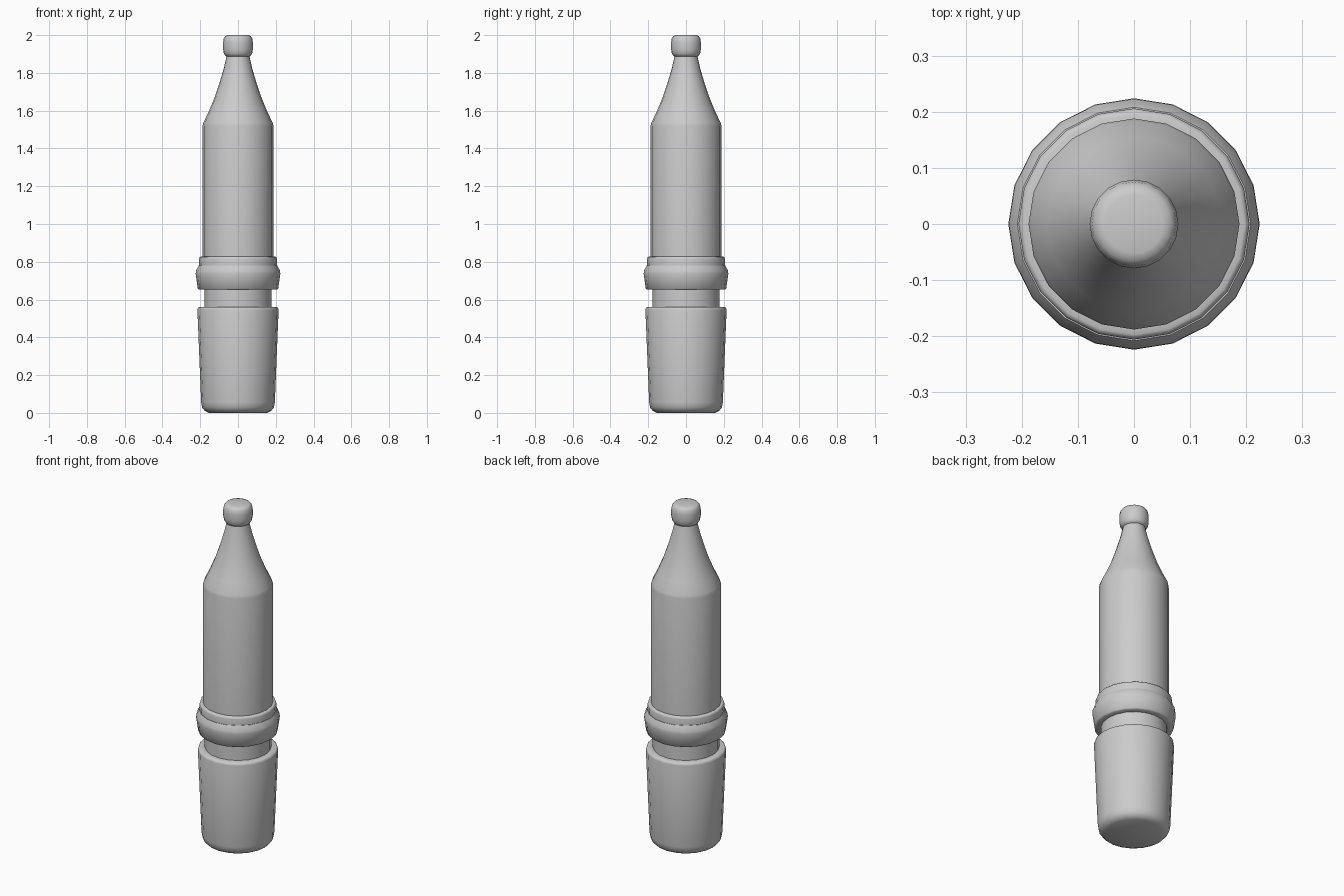
import bpy, bmesh, math

if "Cube" in bpy.data.objects:
    bpy.data.objects.remove(bpy.data.objects["Cube"])

SIDES = 20

def lathe(name, profile):
    """Revolve (radius, z) points around z and cap both ends."""
    bm = bmesh.new()
    rings = []
    for r, z in profile:
        rings.append([bm.verts.new((r * math.cos(2 * math.pi * i / SIDES),
                                    r * math.sin(2 * math.pi * i / SIDES), z))
                      for i in range(SIDES)])
    for a, b in zip(rings, rings[1:]):
        for i in range(SIDES):
            j = (i + 1) % SIDES
            bm.faces.new((a[i], a[j], b[j], b[i]))
    bm.faces.new(rings[0][::-1])
    bm.faces.new(rings[-1])
    bmesh.ops.recalc_face_normals(bm, faces=bm.faces)
    mesh = bpy.data.meshes.new(name)
    bm.to_mesh(mesh)
    bm.free()
    obj = bpy.data.objects.new(name, mesh)
    bpy.context.collection.objects.link(obj)
    bpy.ops.object.select_all(action='DESELECT')
    obj.select_set(True)
    bpy.context.view_layer.objects.active = obj
    bpy.ops.object.shade_smooth_by_angle(angle=math.radians(50))
    return obj

# tapered base with rounded foot
lathe("base", [(0.155, 0), (0.175, 0.01), (0.19, 0.028), (0.195, 0.055),
               (0.215, 0.545), (0.212, 0.556), (0.204, 0.56), (0.17, 0.56)])

# recessed groove between base and collar
lathe("groove", [(0.178, 0.55), (0.178, 0.66)])

# lower collar, slightly tapered
lathe("collar", [(0.175, 0.652), (0.205, 0.652), (0.213, 0.658), (0.224, 0.735),
                 (0.223, 0.752), (0.208, 0.78), (0.18, 0.78)])

# thin upper ring
lathe("upper_ring", [(0.205, 0.77), (0.206, 0.815), (0.203, 0.824),
                     (0.197, 0.827), (0.18, 0.827)])

# cylindrical body with concave shoulder
lathe("body", [(0.188, 0.76), (0.188, 1.518), (0.184, 1.535), (0.155, 1.595),
               (0.124, 1.67), (0.097, 1.75), (0.075, 1.825), (0.06, 1.89)])

# rounded knob at the tip
lathe("tip_knob", [(0.055, 1.886), (0.066, 1.889), (0.075, 1.903), (0.079, 1.925),
                   (0.079, 1.962), (0.075, 1.984), (0.066, 1.996), (0.052, 2.0)])
